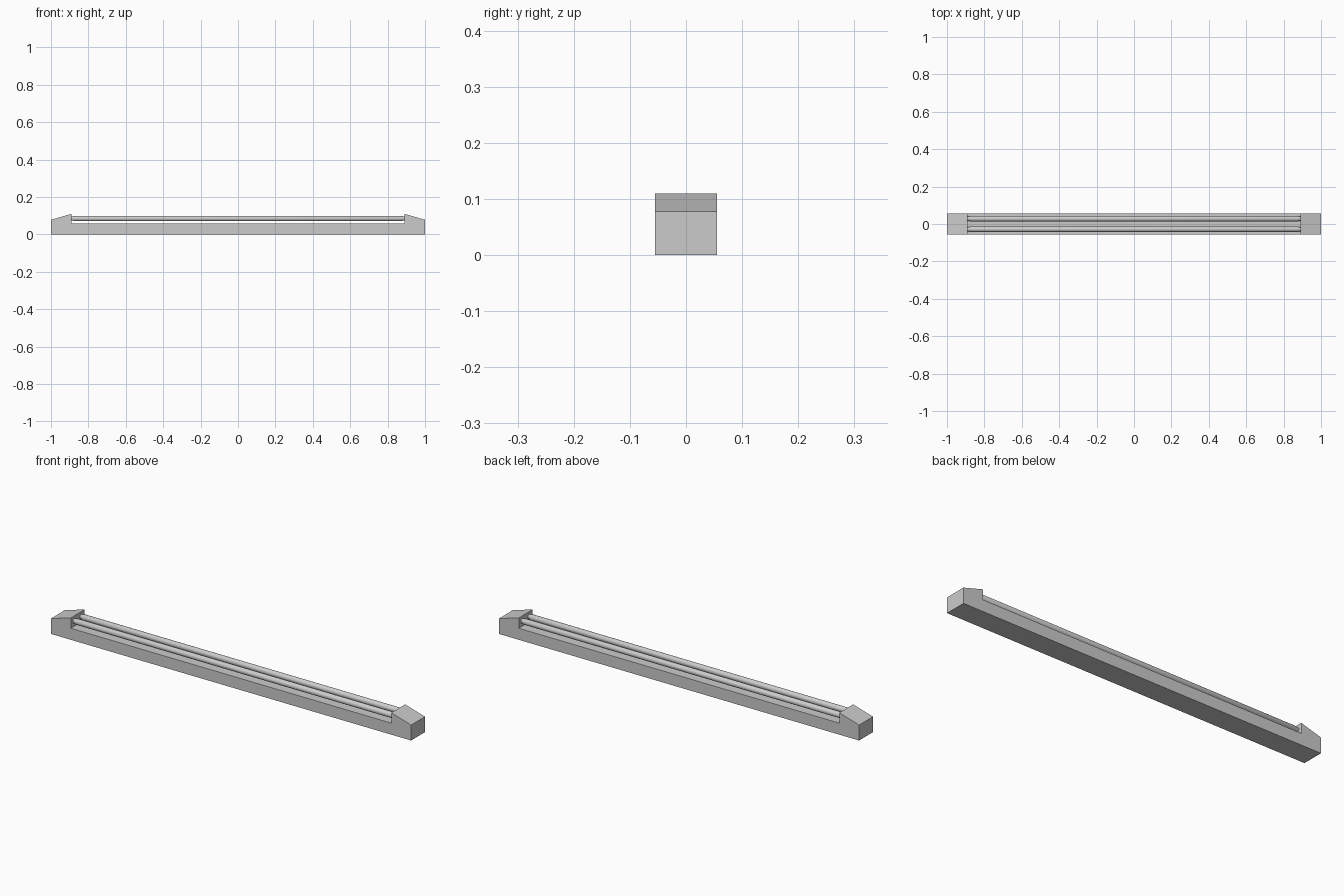
import bpy, bmesh, math
from mathutils import Matrix

if "Cube" in bpy.data.objects:
    bpy.data.objects.remove(bpy.data.objects["Cube"])

HALF_W = 0.055


def make_object(name, bm):
    bmesh.ops.recalc_face_normals(bm, faces=bm.faces)
    mesh = bpy.data.meshes.new(name)
    bm.to_mesh(mesh)
    bm.free()
    obj = bpy.data.objects.new(name, mesh)
    bpy.context.collection.objects.link(obj)
    return obj


# Housing: side profile with raised sloping ends, extruded across the width
half = [(1, 0), (1, 0.078), (0.89, 0.11), (0.89, 0.058)]
profile = half + [(-x, z) for x, z in reversed(half)]
bm = bmesh.new()
face = bm.faces.new([bm.verts.new((x, -HALF_W, z)) for x, z in profile])
ext = bmesh.ops.extrude_face_region(bm, geom=[face])
bmesh.ops.translate(bm, vec=(0, 2 * HALF_W, 0),
                    verts=[v for v in ext["geom"] if isinstance(v, bmesh.types.BMVert)])
make_object("housing", bm)


# Tubes: radius profile revolved around the x axis, with narrow end sockets
def tube(name, y, z, sides=24):
    right = [(0.875, 0.0145), (0.882, 0.0115), (0.895, 0.0115)]
    stations = [(-x, r) for x, r in reversed(right)] + right
    bm = bmesh.new()
    rings = []
    for x, r in stations:
        rings.append([bm.verts.new((x, y + r * math.cos(a), z + r * math.sin(a)))
                      for a in (2 * math.pi * i / sides for i in range(sides))])
    for a, b in zip(rings, rings[1:]):
        for i in range(sides):
            j = (i + 1) % sides
            bm.faces.new((a[i], a[j], b[j], b[i]))
    bm.faces.new(rings[0])
    bm.faces.new(rings[-1])
    obj = make_object(name, bm)
    bpy.context.view_layer.objects.active = obj
    obj.select_set(True)
    bpy.ops.object.shade_smooth_by_angle(angle=math.radians(30))
    obj.select_set(False)


tube("front_tube", -0.028, 0.085)
tube("back_tube", 0.028, 0.085)
